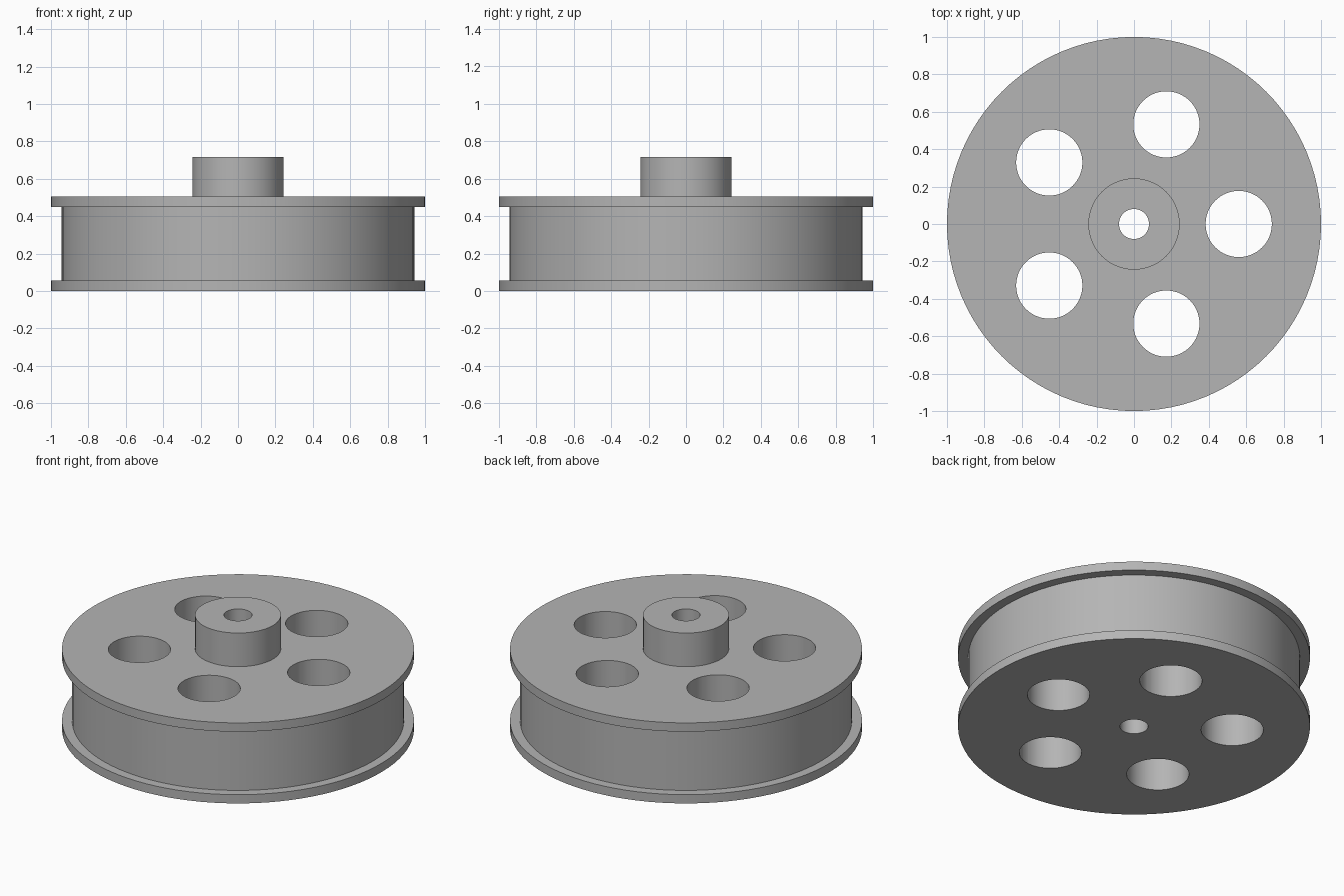
import bpy, bmesh, math
from mathutils import Vector, Matrix

cube = bpy.data.objects.get("Cube")
if cube:
    bpy.data.objects.remove(cube, do_unlink=True)

SEGMENTS = 96
RIM, DRUM, HUB, BORE = 1.0, 0.943, 0.244, 0.08
FLANGE, FACE, TOP = 0.055, 0.505, 0.716
HOLES, HOLE_RADIUS, HOLE_CIRCLE = 5, 0.177, 0.56

grey = bpy.data.materials.new("plain_grey")
grey.use_nodes = True
colour = (0.46, 0.46, 0.46, 1)
grey.diffuse_color = colour
grey.node_tree.nodes["Principled BSDF"].inputs["Base Color"].default_value = colour


def make_object(name, bm):
    bmesh.ops.recalc_face_normals(bm, faces=bm.faces)
    mesh = bpy.data.meshes.new(name)
    bm.to_mesh(mesh)
    bm.free()
    mesh.materials.append(grey)
    obj = bpy.data.objects.new(name, mesh)
    bpy.context.collection.objects.link(obj)
    return obj


def lathe(name, profile):
    """Spin a closed (radius, height) outline about the z axis."""
    bm = bmesh.new()
    verts = [bm.verts.new((r, 0, z)) for r, z in profile]
    edges = [bm.edges.new((v, verts[i - 1])) for i, v in enumerate(verts)]
    bmesh.ops.spin(bm, geom=verts + edges, cent=(0, 0, 0), axis=(0, 0, 1),
                   angle=math.tau, steps=SEGMENTS, use_merge=True)
    bmesh.ops.remove_doubles(bm, verts=bm.verts, dist=1e-5)
    return make_object(name, bm)


# Wheel with two flanges, a recessed drum, a raised hub and a through bore
wheel = lathe("pulley_wheel", [
    (BORE, 0), (RIM, 0), (RIM, FLANGE), (DRUM, FLANGE),
    (DRUM, FACE - FLANGE), (RIM, FACE - FLANGE), (RIM, FACE),
    (HUB, FACE), (HUB, TOP), (BORE, TOP)])

# Ring of round holes through the web
bm = bmesh.new()
for i in range(HOLES):
    spot = Matrix.Rotation(math.tau * i / HOLES, 4, "Z") @ Vector((HOLE_CIRCLE, 0, FACE / 2))
    bmesh.ops.create_cone(bm, cap_ends=True, segments=64, radius1=HOLE_RADIUS,
                          radius2=HOLE_RADIUS, depth=TOP,
                          matrix=Matrix.Translation(spot))
cutter = make_object("hole_cutter", bm)
cutter.hide_render = True

cut = wheel.modifiers.new("web_holes", "BOOLEAN")
cut.operation = "DIFFERENCE"
cut.solver = "EXACT"
cut.object = cutter

bpy.ops.object.select_all(action="DESELECT")
wheel.select_set(True)
bpy.context.view_layer.objects.active = wheel
bpy.ops.object.modifier_apply(modifier=cut.name)
bpy.data.objects.remove(cutter, do_unlink=True)
bpy.ops.object.shade_smooth_by_angle(angle=math.radians(30))
